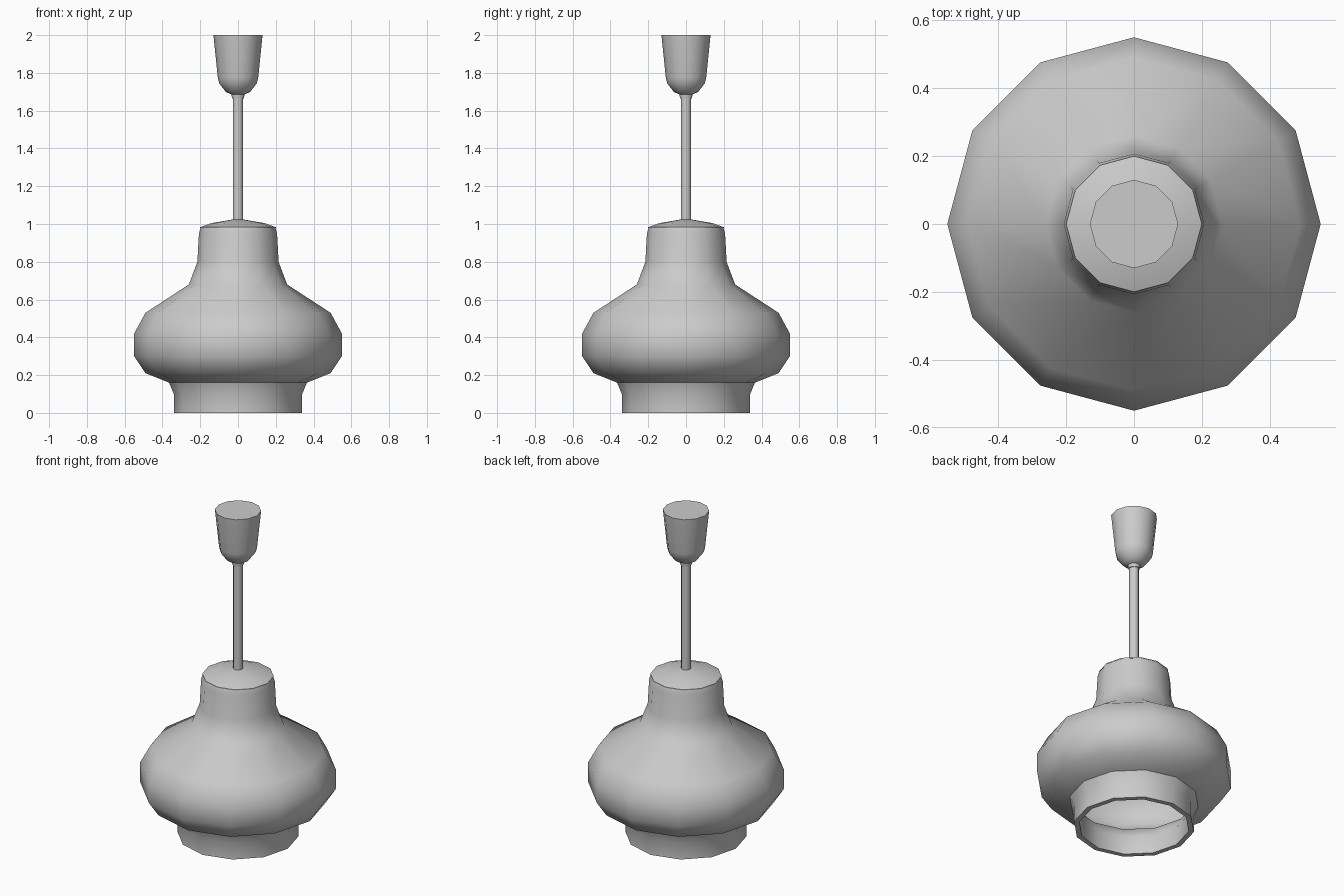
import bpy, bmesh, math

if "Cube" in bpy.data.objects:
    bpy.data.objects.remove(bpy.data.objects["Cube"])

SIDES = 12


def lathe(name, profile, sides=SIDES, closed=False, cap_start=False, cap_end=False, angle=42):
    """Revolve a list of (radius, height) points around z."""
    bm = bmesh.new()
    rings = []
    for r, z in profile:
        rings.append([bm.verts.new((r * math.cos(2 * math.pi * i / sides),
                                    r * math.sin(2 * math.pi * i / sides), z))
                      for i in range(sides)])
    pairs = list(zip(rings, rings[1:]))
    if closed:
        pairs.append((rings[-1], rings[0]))
    for a, b in pairs:
        for i in range(sides):
            j = (i + 1) % sides
            bm.faces.new((a[i], a[j], b[j], b[i]))
    if cap_start:
        bm.faces.new(rings[0][::-1])
    if cap_end:
        bm.faces.new(rings[-1])
    bmesh.ops.recalc_face_normals(bm, faces=bm.faces)
    mesh = bpy.data.meshes.new(name)
    bm.to_mesh(mesh)
    bm.free()
    obj = bpy.data.objects.new(name, mesh)
    bpy.context.collection.objects.link(obj)
    bpy.ops.object.select_all(action='DESELECT')
    obj.select_set(True)
    bpy.context.view_layer.objects.active = obj
    bpy.ops.object.shade_smooth_by_angle(angle=math.radians(angle))
    return obj


# Glass shade: outer wall going up, inner wall coming back down
outer = [(0.34, 0), (0.34, 0.10), (0.365, 0.16), (0.49, 0.21), (0.55, 0.30),
         (0.55, 0.42), (0.49, 0.53), (0.26, 0.68), (0.215, 0.80), (0.207, 0.95), (0.198, 0.98)]
inner = [(0.175, 0.97), (0.185, 0.80), (0.235, 0.66), (0.47, 0.505), (0.52, 0.41),
         (0.52, 0.31), (0.47, 0.235), (0.345, 0.18), (0.31, 0.11), (0.31, 0)]
lathe("glass_shade", outer + inner, closed=True)

# Shallow domed cap closing the neck
lathe("shade_cap", [(0.20, 0.978), (0.20, 0.983), (0.14, 1.005), (0.027, 1.024)],
      cap_start=True, cap_end=True)

# Hanging rod and its small collar
lathe("hanging_rod", [(0.027, 1.01), (0.027, 1.68)], cap_start=True, cap_end=True)
lathe("rod_collar", [(0.032, 1.665), (0.035, 1.69)], cap_start=True, cap_end=True)

# Ceiling cup
lathe("ceiling_cup", [(0.03, 1.683), (0.065, 1.70), (0.10, 1.745), (0.107, 1.775), (0.13, 2.0)],
      cap_start=True, cap_end=True)
